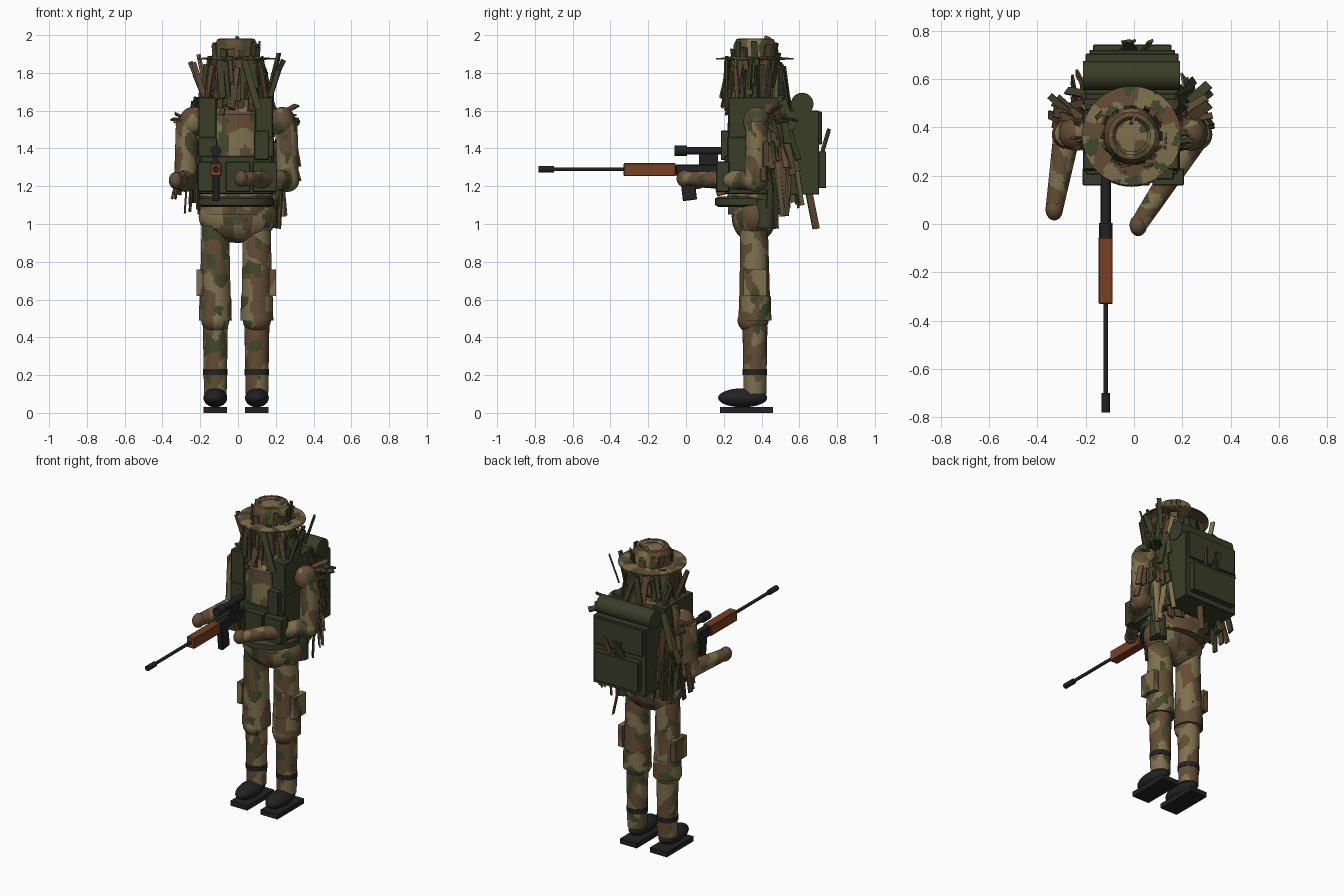
import bpy, bmesh, math, random
from mathutils import Vector, Matrix, noise

if "Cube" in bpy.data.objects:
    bpy.data.objects.remove(bpy.data.objects["Cube"])

random.seed(11)
CX, CY = -0.01, 0.365          # body axis


def material(name, rgb):
    m = bpy.data.materials.new(name)
    m.diffuse_color = [((c / 255 + .055) / 1.055) ** 2.4 for c in rgb] + [1]
    m.use_nodes = True
    m.node_tree.nodes["Principled BSDF"].inputs["Base Color"].default_value = m.diffuse_color
    return m


TAN = material("camo_tan", (127, 113, 78))
BROWN = material("camo_brown", (99, 77, 53))
GREEN = material("camo_green", (66, 72, 44))
GEAR = material("gear_green", (58, 61, 40))
BARK = material("strip_brown", (88, 68, 47))
OLIVE = material("strip_olive", (70, 72, 45))
BLACK = material("black", (34, 34, 36))
WOOD = material("rifle_wood", (120, 62, 35))
CAMO = [TAN, BROWN, GREEN]


def camo_index(p):
    a = noise.noise(Vector((p.x * 12, p.y * 12, p.z * 8)))
    b = noise.noise(Vector((p.x * 15 + 40, p.y * 15, p.z * 11)))
    return 2 if b > .3 else (0 if a > .03 else 1)


def finish(bm, name, mats, smooth=True):
    bmesh.ops.recalc_face_normals(bm, faces=bm.faces)
    if mats is CAMO:
        for f in bm.faces:
            f.material_index = camo_index(f.calc_center_median())
    me = bpy.data.meshes.new(name)
    bm.to_mesh(me)
    bm.free()
    for m in mats:
        me.materials.append(m)
    if smooth:
        me.polygons.foreach_set("use_smooth", [True] * len(me.polygons))
        me.set_sharp_from_angle(angle=math.radians(35))
    ob = bpy.data.objects.new(name, me)
    bpy.context.collection.objects.link(ob)


def lathe(name, prof, mats, M=Matrix(), segs=48, step=.009):
    """Turn a (radius, height) profile round local z."""
    pts = [prof[0]]
    for a, b in zip(prof, prof[1:]):
        n = max(1, int(math.dist(a, b) / step)) if mats is CAMO else 1
        pts += [(a[0] + (b[0] - a[0]) * i / n, a[1] + (b[1] - a[1]) * i / n) for i in range(1, n + 1)]
    bm = bmesh.new()
    rings = [[bm.verts.new(M @ Vector((r * math.cos(t), r * math.sin(t), z)))
              for t in (2 * math.pi * k / segs for k in range(segs))] for r, z in pts]
    for a, b in zip(rings, rings[1:]):
        for k in range(segs):
            j = (k + 1) % segs
            bm.faces.new((a[k], a[j], b[j], b[k]))
    bmesh.ops.remove_doubles(bm, verts=bm.verts, dist=1e-5)
    finish(bm, name, mats)


def ball(name, c, r, mats):
    prof = [(math.sin(t), -math.cos(t)) for t in (math.pi * i / 28 for i in range(29))]
    lathe(name, prof, mats, Matrix.Translation(c) @ Matrix.Diagonal((*r, 1)), step=1)


def tube(name, p0, p1, r0, r1, mats, segs=44):
    p0, d = Vector(p0), Vector(p1) - Vector(p0)
    M = Matrix.Translation(p0) @ d.to_track_quat('Z', 'Y').to_matrix().to_4x4()
    lathe(name, [(0, 0), (r0, 0), (r1, d.length), (0, d.length)], mats, M, segs)


def box(name, lo, hi, mats, bevel=.004, tilt=0):
    lo, hi = Vector(lo), Vector(hi)
    bm = bmesh.new()
    M = Matrix.Translation((lo + hi) / 2) @ Matrix.Rotation(tilt, 4, 'X') @ Matrix.Diagonal((*(hi - lo), 1))
    bmesh.ops.create_cube(bm, size=1, matrix=M)
    if mats is CAMO:
        bmesh.ops.subdivide_edges(bm, edges=bm.edges, cuts=12, use_grid_fill=True)
    elif bevel:
        bmesh.ops.bevel(bm, geom=bm.edges, offset=bevel, segments=1, affect='EDGES')
    finish(bm, name, mats, False)


# Legs, boots and thigh pockets
for s, side in ((-1, "right"), (1, "left")):
    x = CX + s * .11
    box(side + "_sole", (x - .062, .18, 0), (x + .062, .46, .032), [BLACK], 0)
    ball(side + "_boot", (x, .3, .08), (.063, .13, .05), [BLACK])
    tube(side + "_shin", (x, .365, .1), (x, .365, .46), .06, .066, CAMO)
    tube(side + "_ankle_band", (x, .365, .2), (x, .365, .232), .065, .065, [BLACK])
    ball(side + "_knee", (x, .355, .49), (.074, .082, .07), CAMO)
    tube(side + "_thigh", (x, .365, .49), (x, .36, 1.0), .083, .073, CAMO)
    tube(side + "_knee_cuff", (x, .365, .49), (x, .365, .615), .087, .084, CAMO)
    xo = sorted((x + s * .065, x + s * .1))
    box(side + "_thigh_pocket", (xo[0], .305, .62), (xo[1], .425, .76), CAMO)

# Hips, torso and head
ball("pelvis", (0, .36, 1.04), (.208, .118, .14), CAMO)
lathe("torso", [(0, 1.05), (.19, 1.05), (.2, 1.4), (.19, 1.58), (.1, 1.66), (0, 1.67)], CAMO,
      Matrix.Translation((CX, .375, 0)) @ Matrix.Diagonal((1, .8, 1, 1)), 64)
tube("neck", (CX, CY, 1.6), (CX, CY, 1.74), .06, .06, CAMO)
ball("head", (CX, CY, 1.77), (.105, .115, .13), CAMO)

# Belt and canteen
lathe("belt", [(.18, 1.09), (.2, 1.1), (.2, 1.135), (.18, 1.145), (0, 1.145), (0, 1.09), (.18, 1.09)], [GEAR],
      Matrix.Translation((CX, .34, 0)) @ Matrix.Diagonal((1, .93, 1, 1)))
tube("canteen", (.162, .42, .98), (.162, .42, 1.13), .05, .05, [GEAR])

# Vest, shoulder straps and pouches
box("vest_front", (CX - .19, .205, 1.16), (CX + .19, .29, 1.36), [GEAR])
box("vest_back", (CX - .19, .46, 1.16), (CX + .19, .54, 1.64), [GEAR])
for s, side in ((-1, "right"), (1, "left")):
    x = CX + s * .15
    box(side + "_vest_side", (x - .05, .22, 1.16), (x + .05, .53, 1.46), [GEAR])
    box(side + "_shoulder_strap", (x - .05, .225, 1.4), (x + .045, .52, 1.67), [GEAR])
box("chest_pouch", (.085, .185, 1.34), (.165, .24, 1.495), [GEAR])
for i, (x, w) in enumerate(((-.155, .058), (.0, .065), (.142, .065))):
    box(f"front_pouch_{i}", (x - w, .16, 1.17), (x + w, .23, 1.33), [GEAR])

# Arms: right arm straight ahead, left arm reaching across
ARMS = (("right", (-.24, .375, 1.54), (-.278, .37, 1.23), (-.33, .06, 1.23)),
        ("left", (.235, .375, 1.54), (.262, .37, 1.23), (.018, -.005, 1.24)))
for side, sh, el, ha in ARMS:
    ball(side + "_shoulder", sh, (.07, .072, .08), CAMO)
    top = (el[0] + (sh[0] - el[0]) * .2, .375, 1.545)
    tube(side + "_upper_arm", el, top, .06, .058, CAMO)
    ball(side + "_elbow", el, (.062, .064, .06), CAMO)
    tube(side + "_forearm", el, ha, .056, .036, CAMO)
    ball(side + "_hand", ha, (.036, .045, .045), [BROWN])

# Bush hat
lathe("hat", [(0, 1.868), (.205, 1.87), (.205, 1.878), (.118, 1.885), (.112, 1.95), (.098, 1.98),
              (.078, 1.982), (.066, 1.968), (0, 1.972)], CAMO, Matrix.Translation((CX, CY, 0)), 80)

# Backpack with bedroll
box("backpack", (-.2, .52, 1.155), (.185, .705, 1.6), [GEAR])
box("backpack_flap", (-.185, .69, 1.42), (.17, .72, 1.595), [GEAR])
box("backpack_pocket", (-.17, .69, 1.19), (.155, .742, 1.385), [GEAR])
tube("bedroll", (-.21, .615, 1.635), (.19, .615, 1.635), .06, .06, [GEAR], 24)

# Rifle
RX = -.117
tube("barrel", (RX, -.72, 1.29), (RX, -.3, 1.29), .01, .01, [BLACK], 16)
tube("muzzle", (RX, -.78, 1.29), (RX, -.70, 1.29), .017, .017, [BLACK], 16)
box("handguard", (RX - .029, -.33, 1.253), (RX + .029, -.055, 1.322), [WOOD])
box("receiver", (RX - .022, -.055, 1.255), (RX + .022, .2, 1.315), [BLACK])
box("magazine", (RX - .018, -.025, 1.125), (RX + .018, .05, 1.27), [BLACK], .003, .12)
box("grip", (RX - .016, .15, 1.15), (RX + .016, .2, 1.27), [WOOD], .003, .25)
box("stock", (RX - .02, .19, 1.24), (RX + .02, .4, 1.31), [WOOD])
box("scope_mount", (RX - .012, .07, 1.31), (RX + .012, .17, 1.37), [BLACK], 0)
tube("scope", (RX, -.03, 1.387), (RX, .2, 1.387), .02, .02, [BLACK], 20)
tube("scope_bell", (RX, -.06, 1.387), (RX, .005, 1.387), .028, .028, [BLACK], 20)

# Ghillie strips, gathered into one mesh per region
STRIP_MATS = [BARK, OLIVE, GEAR, BROWN, TAN]


def strip(bm, top, d, length, out=None, width=None):
    """Flat strip from top along d, its broad side roughly facing out."""
    d = Vector(d).normalized()
    out = Vector(out or (U(-1, 1), U(-1, 1), 0)) + Vector((U(-.5, .5), U(-.5, .5), 0))
    side = d.cross(out).normalized()
    R = Matrix((side, d.cross(side), d)).transposed().to_4x4()
    M = Matrix.Translation(Vector(top) + d * length / 2) @ R @ Matrix.Diagonal((width or U(.024, .042), .01, length, 1))
    idx = random.choices(range(5), (5, 4, 4, 2, 1))[0]
    for f in {f for v in bmesh.ops.create_cube(bm, size=1, matrix=M)['verts'] for f in v.link_faces}:
        f.material_index = idx


U = random.uniform
bm = bmesh.new()                                 # hanging round the brim
for i in range(72):
    a, r = 2 * math.pi * i / 72 + U(-.1, .1), U(.11, .165)
    o = Vector((math.cos(a), math.sin(a), 0))
    t = Vector((-o.y, o.x, 0))
    strip(bm, Vector((CX, CY, U(1.8, 1.89))) + o * r, o * U(-.05, .2) + t * U(-.3, .3) - Vector((0, 0, 1)),
          U(.14, .3), o)
for i in range(14):                              # tucked round the crown
    a = 2 * math.pi * i / 14 + U(-.15, .15)
    o = Vector((math.cos(a), math.sin(a), 0))
    strip(bm, Vector((CX, CY, 1.87)) + o * .12, o * U(-.1, .15) + Vector((U(-.2, .2), U(-.2, .2), 1)), U(.05, .1), o)
strip(bm, (-.02, .42, 1.93), (.3, .2, 1), .066)
for s in (-1, 1):                                # twigs sticking out beside the hat
    for k in range(5):
        strip(bm, (s * .17, U(.3, .52), U(1.64, 1.74)), (s * U(.2, .5), U(-.1, .2), 1), U(.14, .22), width=.026)
finish(bm, "hat_strips", STRIP_MATS, False)

bm = bmesh.new()                                 # shoulders, flanks and back
for s in (-1, 1):
    o = (s, .3, 0)
    for i in range(14):
        strip(bm, (CX + s * U(.17, .23), U(.4, .54), U(1.5, 1.68)), (s * U(.0, .35), U(-.15, .35), -1), U(.16, .34), o)
    for i in range(14):
        strip(bm, (CX + s * U(.2, .25), U(.43, .56), U(1.32, 1.5)), (s * U(-.1, .12), U(-.25, .3), -1), U(.18, .36), o)
    for i in range(7):
        strip(bm, (CX + s * U(.22, .27), U(.42, .52), U(1.52, 1.6)), (s * 1, U(.1, 1), U(-.3, .6)), U(.06, .11), (0, 0, 1))
    for i in range(3):
        strip(bm, (CX + s * U(.28, .31), U(.38, .44), U(1.25, 1.5)), (s * U(.1, .3), U(-.1, .2), -1), U(.1, .18), o)
    for i in range(5):
        strip(bm, (CX + s * U(.05, .2), U(.5, .57), U(1.26, 1.36)), (s * U(-.1, .2), U(-.1, .15), -1), U(.16, .23), (0, 1, 0))
strip(bm, (.03, .65, 1.17), (.1, .2, -1), .2)
for x, dx in ((-.05, .3), (0, -.25), (.04, .2)):  # sprig on the pack
    strip(bm, (x, .715, 1.36), (dx, .3, 1), .15, (0, 1, 0))
finish(bm, "body_strips", STRIP_MATS, False)
